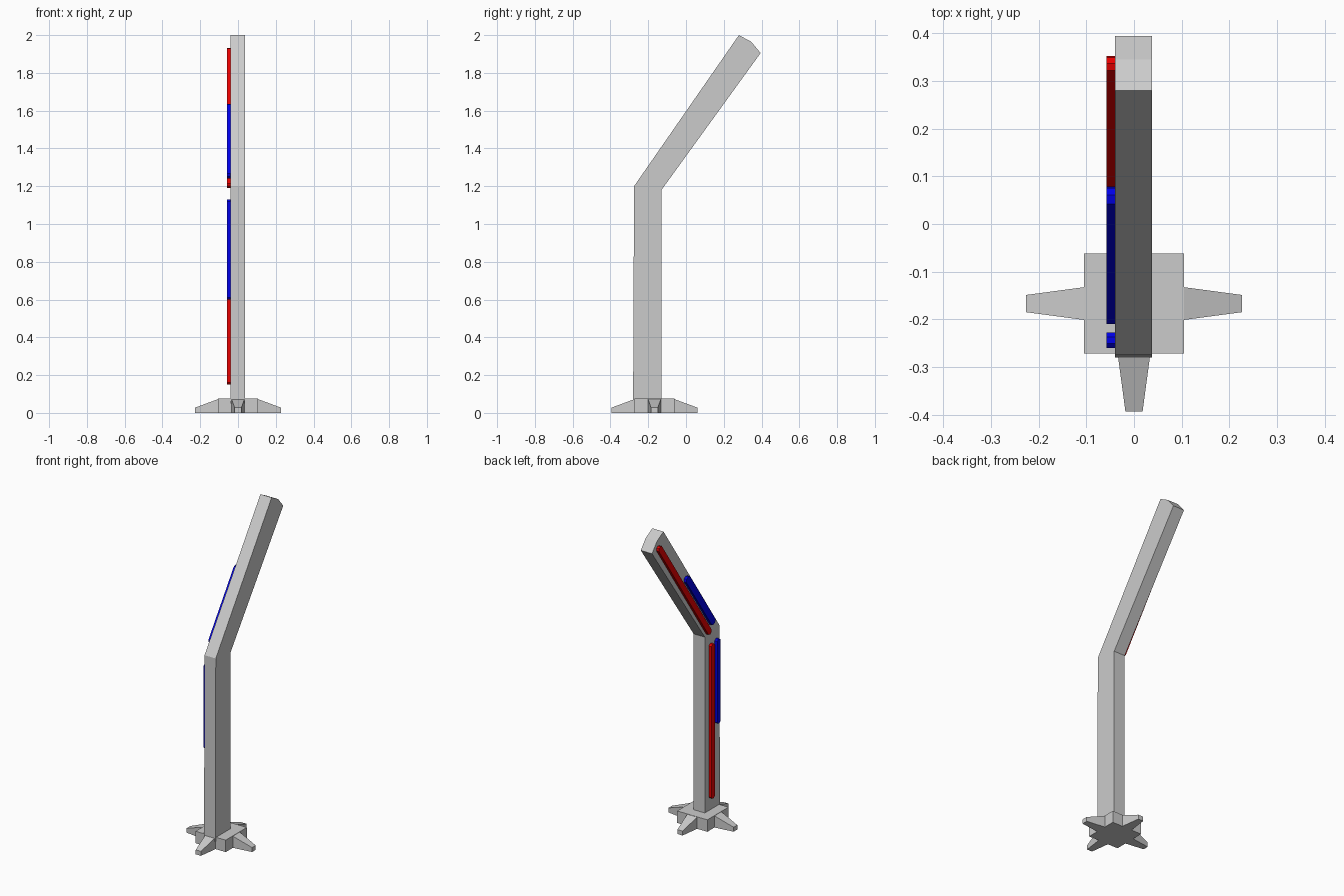
import bpy, bmesh, math
from mathutils import Vector, Matrix

cube = bpy.data.objects.get("Cube")
if cube:
    bpy.data.objects.remove(cube, do_unlink=True)


def material(name, rgb):
    m = bpy.data.materials.new(name)
    m.use_nodes = True
    m.diffuse_color = (*rgb, 1)
    m.node_tree.nodes["Principled BSDF"].inputs["Base Color"].default_value = (*rgb, 1)
    return m


GREY = material("light grey", (0.6, 0.6, 0.6))
RED = material("red", (0.8, 0.0, 0.0))
BLUE = material("blue", (0.0, 0.0, 0.8))


def finish(name, bm, mat):
    bmesh.ops.recalc_face_normals(bm, faces=bm.faces)
    mesh = bpy.data.meshes.new(name)
    bm.to_mesh(mesh)
    bm.free()
    mesh.materials.append(mat)
    ob = bpy.data.objects.new(name, mesh)
    bpy.context.collection.objects.link(ob)
    return ob


def side_prism(name, outline, x0, x1, mat):
    """Extrude a (y, z) outline along x."""
    bm = bmesh.new()
    face = bm.faces.new([bm.verts.new((x0, y, z)) for y, z in outline])
    ext = bmesh.ops.extrude_face_region(bm, geom=[face])
    verts = [v for v in ext["geom"] if isinstance(v, bmesh.types.BMVert)]
    bmesh.ops.translate(bm, verts=verts, vec=(x1 - x0, 0, 0))
    return finish(name, bm, mat)


# Bent post with a faceted tip
side_prism("bent_post", [(-0.28, 0.05), (-0.275, 1.2), (0.28, 2.0), (0.345, 1.965),
                         (0.395, 1.905), (-0.13, 1.18), (-0.13, 0.05)], -0.04, 0.038, GREY)

# Raised strips on the side, measured along and across each post section
LOWER = (Vector((-0.278, 0)), Vector((0, 1)))
UPPER = (Vector((-0.275, 1.2)), Vector((0.555, 0.8)).normalized())


def strip(name, section, start, end, near, far, mat):
    origin, along = section
    across = Vector((along.y, -along.x))
    c = (far - near) * 0.3
    shape = [(start, near + c), (start, far - c), (start + c, far), (end - c, far),
             (end, far - c), (end, near + c), (end - c, near), (start + c, near)]
    outline = [origin + along * a + across * d for a, d in shape]
    side_prism(name, outline, -0.058, -0.039, mat)


strip("lower_red_strip", LOWER, 0.15, 1.12, 0.073, 0.108, RED)
strip("lower_blue_strip", LOWER, 0.6, 1.13, 0.018, 0.05, BLUE)
strip("upper_red_strip", UPPER, 0.06, 0.95, 0.075, 0.112, RED)
strip("upper_blue_strip", UPPER, 0.08, 0.55, 0.014, 0.058, BLUE)

# Foot block
CENTRE = Vector((0, -0.167, 0))
bm = bmesh.new()
bmesh.ops.create_cube(bm, size=1)
bmesh.ops.scale(bm, vec=(0.21, 0.21, 0.075), verts=bm.verts)
bmesh.ops.translate(bm, vec=CENTRE + Vector((0, 0, 0.0375)), verts=bm.verts)
finish("foot_block", bm, GREY)

# Four tapered legs
for i, side in enumerate(("left", "back", "right", "front")):
    bm = bmesh.new()
    bmesh.ops.create_cube(bm, size=2)
    for v in bm.verts:
        outer = v.co.x > 0
        v.co.x = 0.227 if outer else 0.1
        v.co.y *= 0.018 if outer else 0.035
        v.co.z = 0 if v.co.z < 0 else (0.028 if outer else 0.075)
    turn = Matrix.Translation(CENTRE) @ Matrix.Rotation(i * math.pi / 2, 4, "Z")
    bmesh.ops.transform(bm, matrix=turn, verts=bm.verts)
    finish(side + "_leg", bm, GREY)
